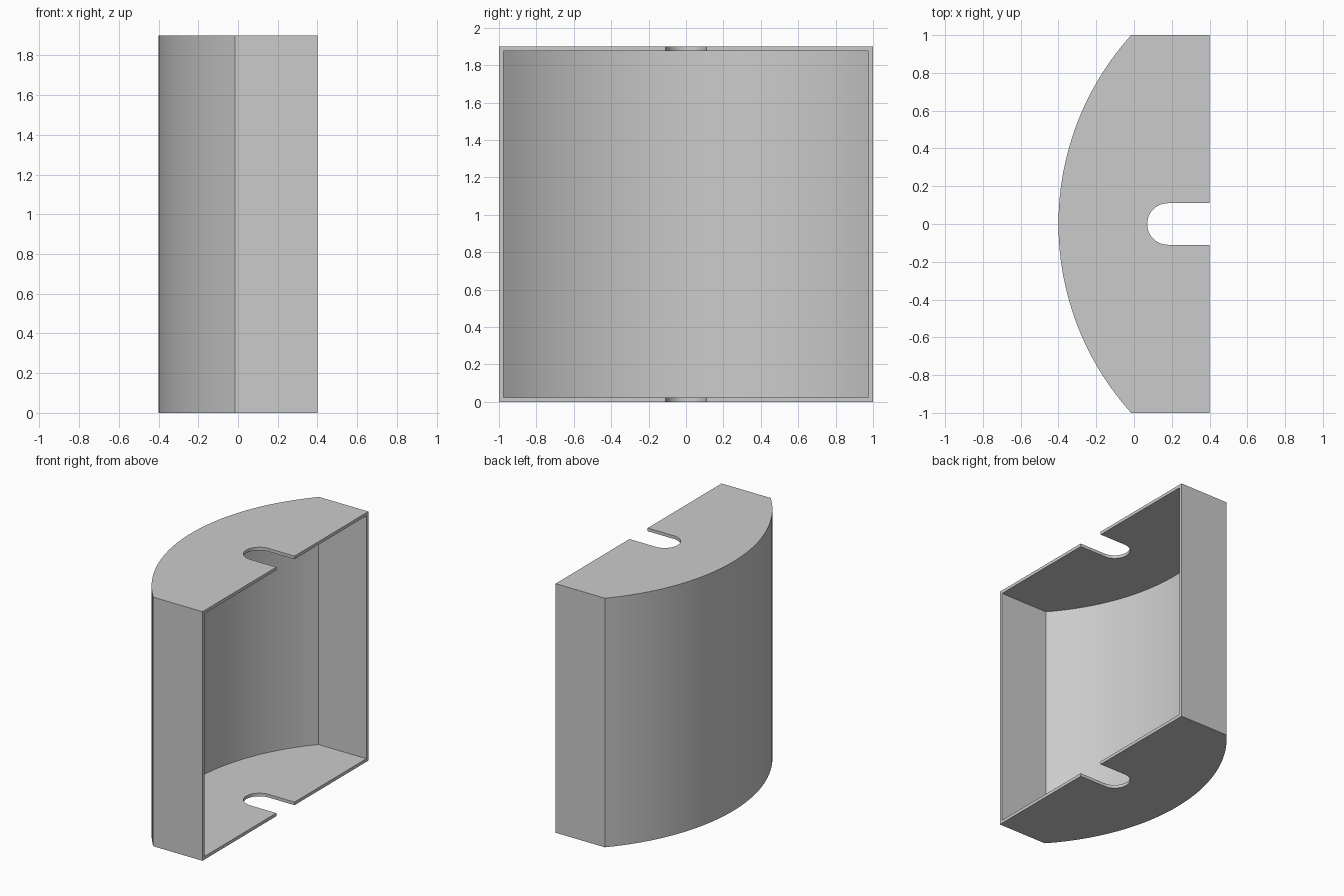
import bpy, bmesh, math

if "Cube" in bpy.data.objects:
    bpy.data.objects.remove(bpy.data.objects["Cube"])

HEIGHT, WALL = 1.9, 0.024
OPEN_X, BACK_X, CORNER_X = 0.4, -0.4, -0.015
SAG = CORNER_X - BACK_X
RADIUS = (1 + SAG * SAG) / (2 * SAG)
CENTRE_X = BACK_X + RADIUS


def arc(cx, r, a0, a1, n):
    """Points on a circle centred at (cx, 0), from angle a0 to a1."""
    return [(cx + r * math.cos(a0 + (a1 - a0) * i / n),
             r * math.sin(a0 + (a1 - a0) * i / n)) for i in range(n + 1)]


def prism(name, outline, z0, z1):
    bm = bmesh.new()
    face = bm.faces.new([bm.verts.new((x, y, z0)) for x, y in outline])
    top = bmesh.ops.extrude_face_region(bm, geom=[face])["geom"]
    bmesh.ops.translate(bm, vec=(0, 0, z1 - z0),
                        verts=[v for v in top if isinstance(v, bmesh.types.BMVert)])
    bmesh.ops.recalc_face_normals(bm, faces=bm.faces)
    mesh = bpy.data.meshes.new(name)
    bm.to_mesh(mesh)
    bm.free()
    ob = bpy.data.objects.new(name, mesh)
    bpy.context.collection.objects.link(ob)
    return ob


def bowed_outline(inset, open_x):
    """Rectangle whose back edge bows outward, shrunk by the inset."""
    r, half = RADIUS - inset, 1 - inset
    a = math.asin(half / r)
    return [(open_x, half)] + arc(CENTRE_X, r, math.pi - a, math.pi + a, 48) + [(open_x, -half)]


# Outer body, and the cutters for its hollow and the two end slots
housing = prism("curved_housing", bowed_outline(0, OPEN_X), 0, HEIGHT)
hollow = prism("hollow_cutter", bowed_outline(WALL, OPEN_X + 0.2), WALL, HEIGHT - WALL)
slot_outline = [(OPEN_X + 0.3, 0.11)] + arc(0.18, 0.11, math.pi / 2, 1.5 * math.pi, 24) + [(OPEN_X + 0.3, -0.11)]
slot = prism("slot_cutter", slot_outline, -0.2, HEIGHT + 0.2)

bpy.context.view_layer.objects.active = housing
for cutter in (hollow, slot):
    cutter.hide_render = True
    mod = housing.modifiers.new(cutter.name, "BOOLEAN")
    mod.operation, mod.solver, mod.object = "DIFFERENCE", "EXACT", cutter
    bpy.ops.object.modifier_apply(modifier=mod.name)
    bpy.data.objects.remove(cutter)

# Plain grey finish, smooth curves with sharp corners
grey = bpy.data.materials.new("light_grey")
grey.diffuse_color = (0.6, 0.6, 0.6, 1)
grey.use_nodes = True
grey.node_tree.nodes["Principled BSDF"].inputs["Base Color"].default_value = grey.diffuse_color
housing.data.materials.clear()
housing.data.materials.append(grey)
housing.select_set(True)
bpy.ops.object.shade_smooth_by_angle(angle=math.radians(20))
